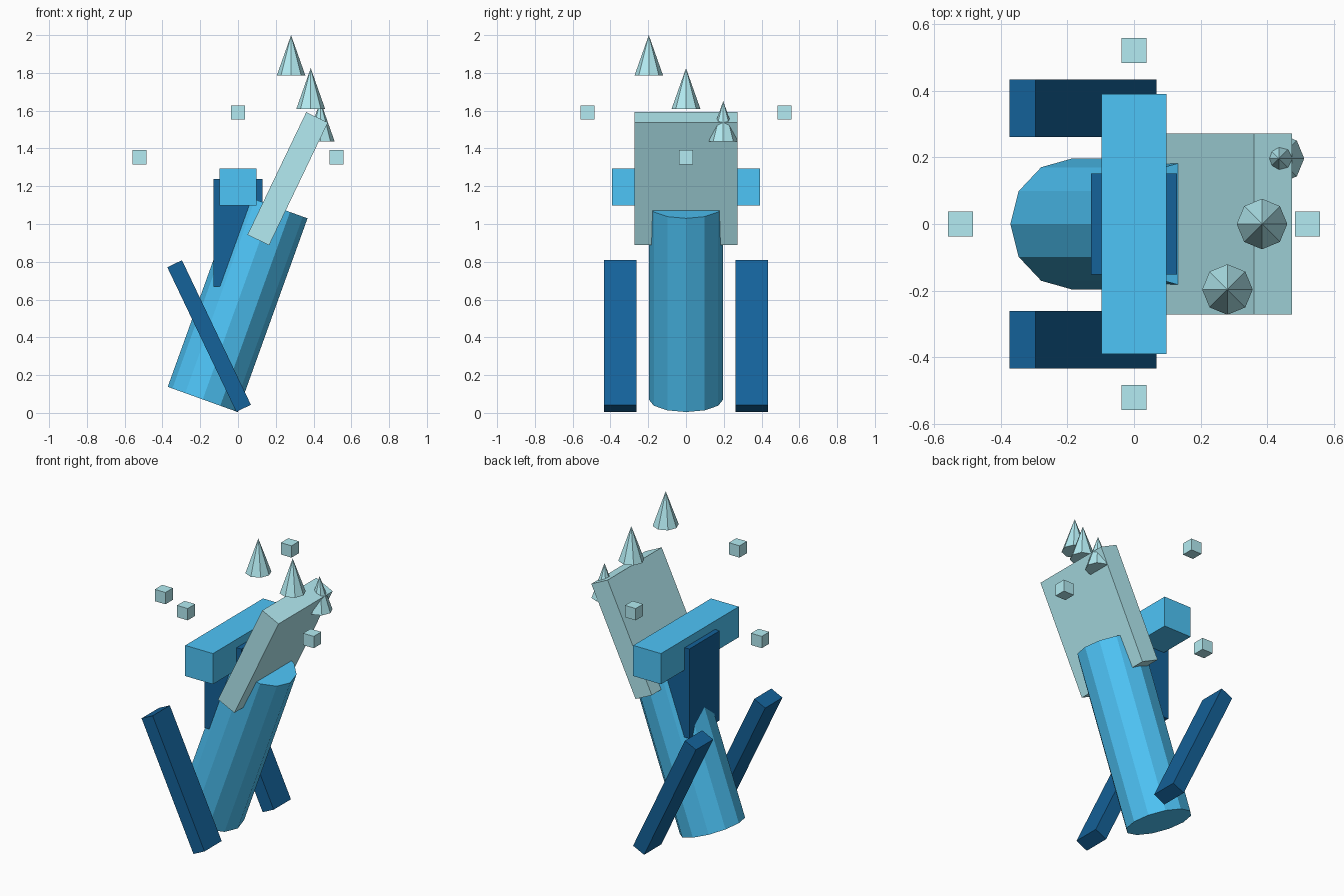
import bpy
from math import radians

if "Cube" in bpy.data.objects:
    bpy.data.objects.remove(bpy.data.objects["Cube"])


def material(name, rgb):
    m = bpy.data.materials.new(name)
    # sRGB to linear
    m.diffuse_color = [(c / 255) ** 2.2 for c in rgb] + [1.0]
    m.use_nodes = True
    m.node_tree.nodes["Principled BSDF"].inputs["Base Color"].default_value = m.diffuse_color
    return m


BLUE = material("blue", (79, 195, 247))
NAVY = material("navy", (27, 98, 152))
ICE = material("ice", (178, 235, 242))


def finish(name, mat):
    obj = bpy.context.object
    obj.name = name
    obj.data.materials.append(mat)
    return obj


def box(name, loc, size, mat, tilt=0):
    bpy.ops.mesh.primitive_cube_add(size=1, location=loc, rotation=(0, radians(tilt), 0))
    obj = finish(name, mat)
    obj.scale = size
    bpy.ops.object.transform_apply(location=False, rotation=False, scale=True)
    return obj


# Leaning twelve-sided body
bpy.ops.mesh.primitive_cylinder_add(vertices=12, radius=0.197, depth=1.09,
                                    location=(-0.002, 0, 0.584),
                                    rotation=(0, radians(19.8), 0))
finish("body", BLUE)

# Upright core block and crossbar
box("core_block", (0, 0, 0.954), (0.26, 0.305, 0.57), NAVY)
box("crossbar", (0, 0, 1.195), (0.195, 0.782, 0.195), BLUE)

# Tilted slab
box("slab", (0.263, 0, 1.24), (0.127, 0.544, 0.72), ICE, 25.6)

# Side struts and floating cubes, in mirrored pairs
for side, s in (("front", -1), ("back", 1)):
    box(f"{side}_strut", (-0.153, s * 0.348, 0.407), (0.086, 0.173, 0.848), NAVY, -25.5)
    box(f"{side}_floating_cube", (0, s * 0.522, 1.59), (0.075,) * 3, ICE)
for side, s in (("left", -1), ("right", 1)):
    box(f"{side}_floating_cube", (s * 0.522, 0, 1.353), (0.075,) * 3, ICE)

# Row of eight-sided spikes, descending towards the back
for i, (x, y, base) in enumerate(((0.281, -0.197, 1.785),
                                  (0.385, 0, 1.61),
                                  (0.436, 0.197, 1.436))):
    bpy.ops.mesh.primitive_cone_add(vertices=8, radius1=0.076, radius2=0, depth=0.215,
                                    location=(x, y, base + 0.1075))
    finish(f"spike_{i + 1}", ICE)
